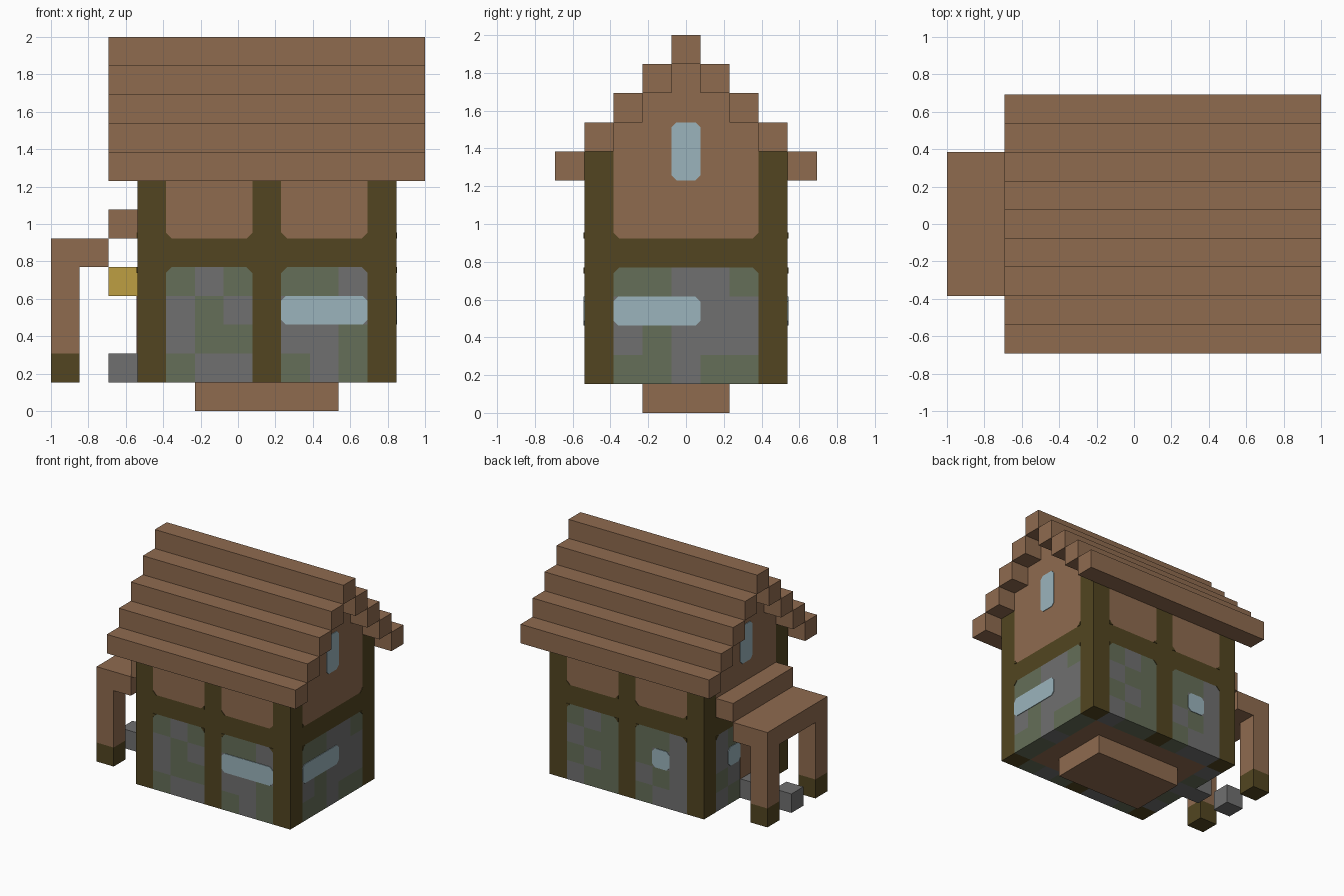
import bpy
import bmesh
from mathutils import Vector

if "Cube" in bpy.data.objects:
    bpy.data.objects.remove(bpy.data.objects["Cube"])

U = 2 / 13                         # edge of one building block
ORIGIN = Vector((-1, -4.5 * U, 0))


def material(name, *rgb):
    m = bpy.data.materials.new(name)
    m.use_nodes = True
    m.diffuse_color = (*rgb, 1)
    m.node_tree.nodes["Principled BSDF"].inputs["Base Color"].default_value = (*rgb, 1)
    return m


PLANK = material("plank brown", .275, .147, .078)
TIMBER = material("dark timber", .084, .06, .015)
STONE = material("grey stone", .162, .162, .162)
MOSS = material("mossy stone", .13, .156, .098)
GLASS = material("pale glass", .328, .456, .503)
LAMP = material("lamp yellow", .515, .342, .054)


def finish(name, bm, *mats):
    bmesh.ops.recalc_face_normals(bm, faces=bm.faces)
    for v in bm.verts:
        v.co = ORIGIN + v.co * U
    mesh = bpy.data.meshes.new(name)
    bm.to_mesh(mesh)
    bm.free()
    for m in mats:
        mesh.materials.append(m)
    obj = bpy.data.objects.new(name, mesh)
    bpy.context.collection.objects.link(obj)


def box(name, mat, x, y, z):
    """Box spanning (start, end) block edges on each axis."""
    bm = bmesh.new()
    bmesh.ops.create_cube(bm, size=1)
    for v in bm.verts:
        v.co = [a + (c + .5) * (b - a) for c, (a, b) in zip(v.co, (x, y, z))]
    finish(name, bm, mat)


def blocks(name, cells, *mats):
    """Skin a set of unit blocks {cell: material index}, leaving out inner faces."""
    bm = bmesh.new()
    for cell, index in cells.items():
        for axis in range(3):
            for side in (0, 1):
                step = list(cell)
                step[axis] += 2 * side - 1
                if tuple(step) in cells:
                    continue
                corners = []
                for p, q in ((0, 0), (1, 0), (1, 1), (0, 1)):
                    c = Vector(cell)
                    c[axis] += side
                    c[(axis + 1) % 3] += p
                    c[(axis + 2) % 3] += q
                    corners.append(bm.verts.new(c))
                bm.faces.new(corners).material_index = index
    bmesh.ops.remove_doubles(bm, verts=bm.verts, dist=.001)
    finish(name, bm, *mats)


# Each wall: its block cell, and a point d in front of its outer face
WALLS = {
    "front": (lambda u, v: (u, 1, v), lambda u, v, d: (u, 1 - d, v)),
    "back": (lambda u, v: (u, 7, v), lambda u, v, d: (u, 8 + d, v)),
    "left": (lambda u, v: (11, u, v), lambda u, v, d: (12 + d, u, v)),
    "right": (lambda u, v: (3, u, v), lambda u, v, d: (3 - d, u, v)),
}


def plate(name, mat, wall, outline):
    """Very thin plate on a wall."""
    point = WALLS[wall][1]
    bm = bmesh.new()
    face = bm.faces.new([bm.verts.new(point(u, v, 0)) for u, v in outline])
    shift = Vector(point(0, 0, .03)) - Vector(point(0, 0, 0))
    out = bmesh.ops.extrude_face_region(bm, geom=[face], use_keep_orig=True)
    for e in out["geom"]:
        if isinstance(e, bmesh.types.BMVert):
            e.co += shift
    finish(name, bm, mat)


def window(wall, u0, u1, v0, v1, c=.17):
    plate(wall + "_window", GLASS, wall,
          [(u0 + c, v0), (u1 - c, v0), (u1, v0 + c), (u1, v1 - c),
           (u1 - c, v1), (u0 + c, v1), (u0, v1 - c), (u0, v0 + c)])


def brackets(wall, u0, u1, c=.2):
    """Small timber corner braces above and below the middle beam."""
    for u, s in ((u0, 1), (u1, -1)):
        for v, t in ((5, -1), (6, 1)):
            plate(wall + "_brace", TIMBER, wall, [(u, v), (u + s * c, v), (u, v + t * c)])


# Stone lower panels, rows from top to bottom
PANELS = [
    ("front", 4, "GSG SGS SGG GSS"),
    ("front", 8, "GGS SSS SSG GSG"),
    ("back", 4, "SGG SSG SGS SSG"),
    ("back", 8, "GSG GGS GSG GGS"),
    ("left", 2, "GGSSG SSSSS SGSSS GGSGG"),
    ("right", 2, "SGSGS SSSSS GSSSG SGSGS"),
]
for wall, start, pattern in PANELS:
    cell = WALLS[wall][0]
    rows = pattern.split()
    end = start + len(rows[0])
    blocks(wall + "_stone_panel",
           {cell(start + c, 4 - r): int(mark == "G")
            for r, row in enumerate(rows) for c, mark in enumerate(row)},
           STONE, MOSS)
    # Beam and upper plank wall over each panel
    beam = [cell(u, 5) for u in range(start, end)]
    blocks(wall + "_beam", dict.fromkeys(beam, 0), TIMBER)
    gable = wall in ("left", "right")
    upper = [cell(u, v) for u in range(start, end)
             for v in range(6, 12 - abs(u - 4) if gable else 9)]
    blocks(wall + "_upper_wall", dict.fromkeys(upper, 0), PLANK)
    brackets(wall, start, end)

# Timber posts
for y in (1, 7):
    for x in (3, 7, 11):
        box("wall_post", TIMBER, (x, x + 1), (y, y + 1), (1, 9))

# Windows
window("front", 8, 11, 3, 4)
window("back", 5, 6, 3, 4)
window("left", 2, 5, 3, 4)
window("right", 5, 6, 3, 4)
for wall in ("left", "right"):
    window(wall, 4, 5, 8, 10)

# Door
plate("door", PLANK, "right", [(4, 2), (5, 2), (5, 4), (4, 4)])

# Floor and foundation
box("floor", PLANK, (4, 11), (2, 7), (1, 2))
box("foundation", PLANK, (5, 10), (3, 6), (0, 1))

# Stepped roof
for n in range(4):
    for y in (n, 8 - n):
        box("roof_step", PLANK, (2, 13), (y, y + 1), (8 + n, 9 + n))
box("roof_ridge", PLANK, (2, 13), (4, 5), (12, 13))

# Porch
box("porch_roof", PLANK, (0, 2), (2, 7), (5, 6))
box("porch_roof_upper", PLANK, (2, 3), (2, 7), (6, 7))
for y in (2, 6):
    box("porch_leg", PLANK, (0, 1), (y, y + 1), (2, 5))
    box("porch_leg_foot", TIMBER, (0, 1), (y, y + 1), (1, 2))
for x in (0, 2):
    box("stepping_stone", STONE, (x, x + 1), (4, 5), (1, 2))
box("porch_lamp", LAMP, (2, 3), (4, 5), (4, 5))
